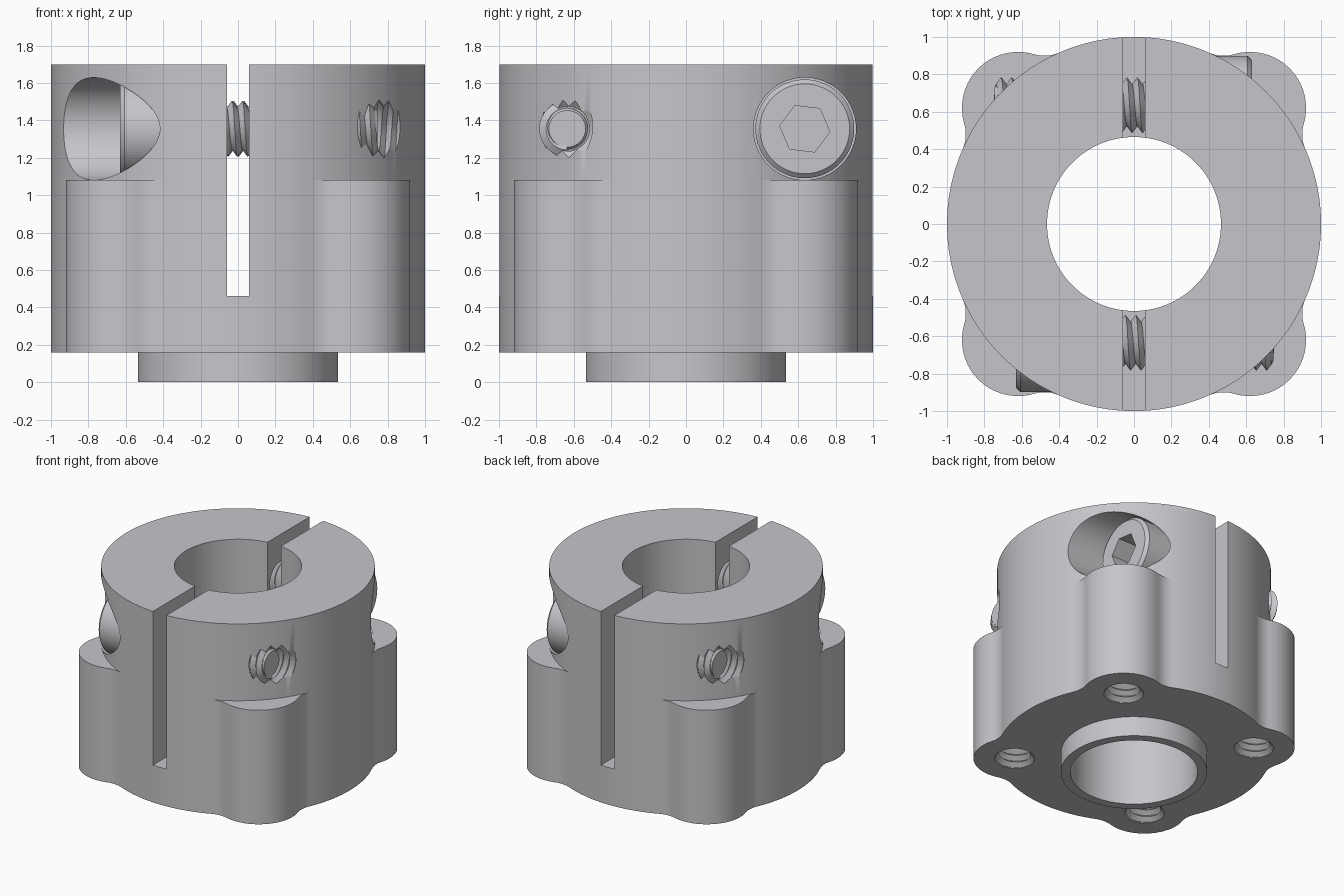
import bpy, bmesh
from math import sin, cos, pi, radians, hypot
from mathutils import Matrix, Vector

if "Cube" in bpy.data.objects:
    bpy.data.objects.remove(bpy.data.objects["Cube"])

steel = bpy.data.materials.new("light_grey_metal")
steel.use_nodes = True
GREY = (0.57, 0.56, 0.59, 1)
steel.diffuse_color = GREY
steel.node_tree.nodes["Principled BSDF"].inputs["Base Color"].default_value = GREY

SCREW_Y, SCREW_Z = -0.635, 1.355
LOBE = 0.62


def finish(name, bm, matrix=Matrix()):
    bmesh.ops.remove_doubles(bm, verts=bm.verts, dist=0.00005)
    bmesh.ops.recalc_face_normals(bm, faces=bm.faces)
    mesh = bpy.data.meshes.new(name)
    bm.to_mesh(mesh)
    bm.free()
    mesh.transform(matrix)
    mesh.materials.append(steel)
    obj = bpy.data.objects.new(name, mesh)
    bpy.context.collection.objects.link(obj)
    return obj


def loft(bm, rings, closed=False):
    """Skin a list of equal-length rings; cap the ends unless closed."""
    rows = [[bm.verts.new(p) for p in ring] for ring in rings]
    n = len(rows[0])
    pairs = list(zip(rows, rows[1:])) + ([(rows[-1], rows[0])] if closed else [])
    for a, b in pairs:
        for i in range(n):
            j = (i + 1) % n
            bm.faces.new((a[i], a[j], b[j], b[i]))
    if not closed:
        bm.faces.new(rows[0])
        bm.faces.new(rows[-1])


def lathe(name, profile, matrix=Matrix(), n=64, turn=0.0):
    bm = bmesh.new()
    angles = [2 * pi * i / n + turn for i in range(n)]
    loft(bm, [[(r * cos(a), r * sin(a), z) for a in angles] for r, z in profile])
    return finish(name, bm, matrix)


def thread(name, lo, hi, root, crest, matrix=Matrix(), pitch=0.056, n=32):
    """Closed helical V thread along z."""
    bm = bmesh.new()
    rows = 2 * int((hi - lo) / pitch) + 1
    cache = {}

    def at(k, j):
        if j == n:
            k, j = k + 2, 0
        if (k, j) not in cache:
            r = crest if k % 2 else root
            a = 2 * pi * j / n
            z = lo + pitch * (k / 2 + j / n)
            cache[k, j] = bm.verts.new((r * cos(a), r * sin(a), z))
        return cache[k, j]

    for k in range(rows - 1):
        for j in range(n):
            bm.faces.new((at(k, j), at(k, j + 1), at(k + 1, j + 1), at(k + 1, j)))
    edges = [e for e in bm.edges if e.is_boundary]
    mid = (lo + hi) / 2
    for low in (True, False):
        rim = [e for e in edges if (e.verts[0].co.z < mid) == low]
        z = sum(e.verts[0].co.z for e in rim) / len(rim)
        tip = bm.verts.new((0, 0, z))
        for e in rim:
            bm.faces.new((e.verts[0], e.verts[1], tip))
    return finish(name, bm, matrix)


def cut(target, cutter):
    mod = target.modifiers.new("cut", 'BOOLEAN')
    mod.operation, mod.solver, mod.object = 'DIFFERENCE', 'EXACT', cutter
    bpy.context.view_layer.update()
    graph = bpy.context.evaluated_depsgraph_get()
    mesh = bpy.data.meshes.new_from_object(target.evaluated_get(graph))
    target.modifiers.clear()
    target.data = mesh
    bpy.data.objects.remove(cutter)


def smooth(obj):
    bpy.ops.object.select_all(action='DESELECT')
    obj.select_set(True)
    bpy.context.view_layer.objects.active = obj
    bpy.ops.object.shade_smooth_by_angle(angle=radians(30))


# Lobed outline: main circle arcs, concave fillets and round lobes
def arc(cx, cy, r, start, end, n):
    angles = [radians(start + (end - start) * i / n) for i in range(n)]
    return [Vector((cx + r * cos(a), cy + r * sin(a), 0)) for a in angles]


T, F = 23.7, 0.192
fx, fy = (1 + F) * cos(radians(T)), (1 + F) * sin(radians(T))
quarter = (arc(0, 0, 1, -T, T, 24)
           + arc(fx, fy, F, T + 180, 163.4, 8)
           + arc(LOBE, LOBE, 0.3, -16.6, 106.6, 20)
           + arc(fy, fx, F, 286.6, 270 - T, 8))
outline = [Matrix.Rotation(pi / 2 * q, 3, 'Z') @ p for q in range(4) for p in quarter]


def lobed(z):
    return [(p.x, p.y, z) for p in outline]


def circle(r, z):
    return [(p.x * r / hypot(p.x, p.y), p.y * r / hypot(p.x, p.y), z) for p in outline]


# Hub body with bore, lower spigot and four lobes
bm = bmesh.new()
loft(bm, [circle(0.465, 1.7), circle(0.465, 0), circle(0.535, 0), circle(0.535, 0.16),
          lobed(0.16), lobed(1.08), circle(1, 1.08), circle(1, 1.7)], closed=True)
body = finish("clamp_hub_body", bm)

# Clamping slot
bm = bmesh.new()
bmesh.ops.create_cube(bm, size=1)
cut(body, finish("slot_cutter", bm,
                 Matrix.Translation((0, 0, 1.46)) @ Matrix.Diagonal((0.12, 3, 2, 1))))

# Threaded mounting holes under the lobes
for sx in (-1, 1):
    for sy in (-1, 1):
        place = Matrix.Translation((sx * LOBE, sy * LOBE, 0))
        cut(body, thread("hole_cutter", 0.05, 0.75, 0.115, 0.15, place))
        cut(body, lathe("countersink_cutter", [(0.165, 0.14), (0.115, 0.19)], place))

# Two opposed clamp screws, each with counterbore, clearance and threaded hole
along_x = Matrix.Translation((0, SCREW_Y, SCREW_Z)) @ Matrix.Rotation(pi / 2, 4, 'Y')
for side, spin in (("front", 0), ("back", pi)):
    place = Matrix.Rotation(spin, 4, 'Z') @ along_x
    cut(body, lathe("counterbore_cutter", [(0.274, -1.3), (0.274, -0.31)], place))
    cut(body, lathe("clearance_cutter", [(0.165, -0.4), (0.165, 0)], place))
    cut(body, thread("thread_cutter", -0.2, 1.1, 0.12, 0.156, place))

    screw = lathe(side + "_screw",
                  [(0.24, -0.63), (0.264, -0.607), (0.264, -0.32), (0.11, -0.32),
                   (0.11, 0.73), (0.098, 0.745)], place)
    cut(screw, lathe("socket_cutter", [(0.135, -0.7), (0.135, -0.47)], place, 6,
                     pi / 2 + 0.12))
    smooth(screw)
    smooth(thread(side + "_screw_thread", -0.2, 0.71, 0.113, 0.15, place))

smooth(body)
